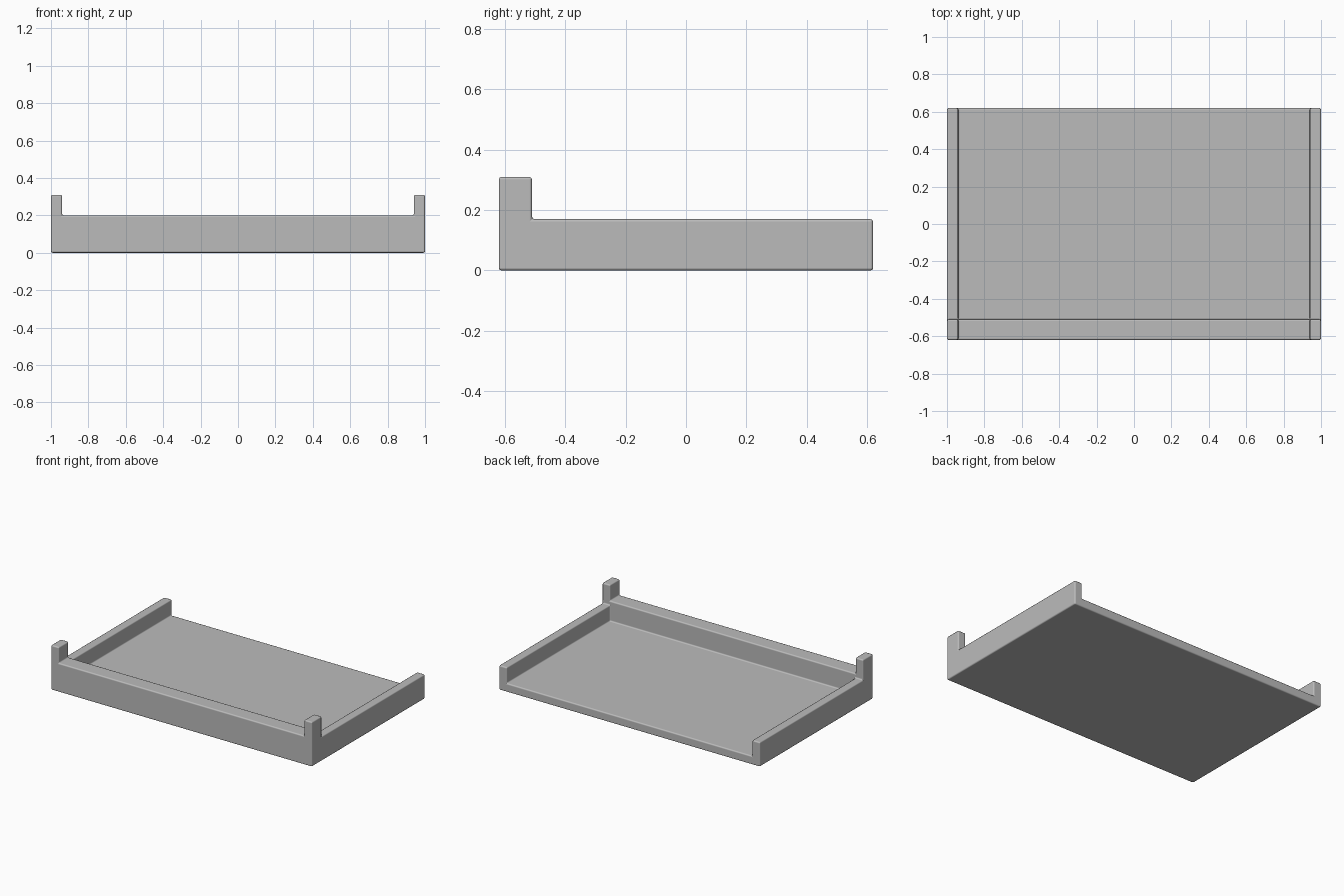
import bpy
import bmesh
from mathutils import Vector

old = bpy.data.objects.get("Cube")
if old:
    bpy.data.objects.remove(old, do_unlink=True)

HALF_W, HALF_D = 1.0, 0.62
POST_H, FRONT_H, SIDE_H, FLOOR_H = 0.31, 0.2, 0.17, 0.06
INNER_X, INNER_Y = 0.94, -0.51
ROUND = 0.009

grey = bpy.data.materials.new("plain grey")
grey.use_nodes = True
colour = (0.5, 0.5, 0.5, 1)
grey.diffuse_color = colour
grey.node_tree.nodes["Principled BSDF"].inputs["Base Color"].default_value = colour


def box(name, low, high):
    """Box object spanning two opposite corners."""
    low, high = Vector(low), Vector(high)
    bm = bmesh.new()
    bmesh.ops.create_cube(bm, size=1)
    for v in bm.verts:
        v.co = (low + high) / 2 + v.co * (high - low)
    mesh = bpy.data.meshes.new(name)
    bm.to_mesh(mesh)
    bm.free()
    obj = bpy.data.objects.new(name, mesh)
    bpy.context.collection.objects.link(obj)
    return obj


def cut(target, low, high):
    """Carve a box out of the target and discard the cutter."""
    cutter = box("cutter", low, high)
    cutter.hide_render = True
    mod = target.modifiers.new("cut", "BOOLEAN")
    mod.operation = "DIFFERENCE"
    mod.solver = "EXACT"
    mod.object = cutter
    bpy.context.view_layer.objects.active = target
    bpy.ops.object.modifier_apply(modifier=mod.name)
    bpy.data.objects.remove(cutter, do_unlink=True)


# Solid tray block, as tall as the front corner posts
tray = box("tray", (-HALF_W, -HALF_D, 0), (HALF_W, HALF_D, POST_H))

# Lower the side walls behind the posts
cut(tray, (-2, INNER_Y, SIDE_H), (2, 2, 1))
# Lower the front wall between the posts
cut(tray, (-INNER_X, -2, FRONT_H), (INNER_X, 2, 1))
# Hollow the inside, open at the back
cut(tray, (-INNER_X, INNER_Y, FLOOR_H), (INNER_X, 2, 1))

# Slightly rounded edges
tray.data.materials.clear()
tray.data.materials.append(grey)
for face in tray.data.polygons:
    face.material_index = 0
    face.use_smooth = True
bevel = tray.modifiers.new("rounded edges", "BEVEL")
bevel.width = ROUND
bevel.segments = 2
bevel.limit_method = "ANGLE"
bevel.harden_normals = True
